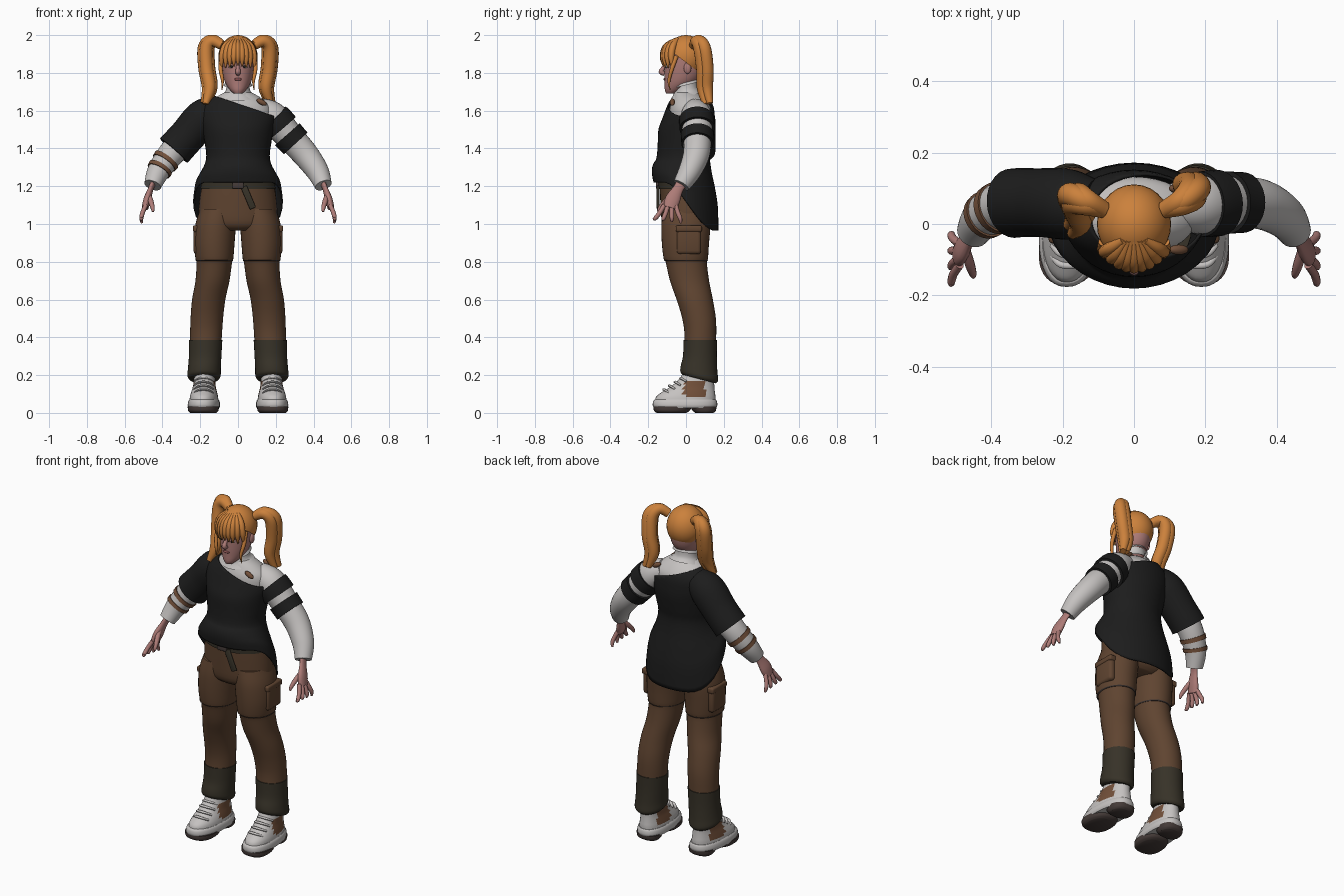
import bpy, bmesh, math
from mathutils import Vector, Matrix

cube = bpy.data.objects.get("Cube")
if cube:
    bpy.data.objects.remove(cube)


def material(name, r, g, b):
    m = bpy.data.materials.new(name)
    m.use_nodes = True
    m.diffuse_color = (r, g, b, 1)
    m.node_tree.nodes["Principled BSDF"].inputs["Base Color"].default_value = (r, g, b, 1)
    return m


hair = material("ginger hair", .60, .22, .045)
skin = material("skin", .42, .20, .185)
white = material("off white cloth", .56, .54, .53)
black = material("black cloth", .012, .012, .012)
brown = material("brown trousers", .115, .058, .030)
olive = material("dark olive cuffs", .038, .032, .021)
leather = material("brown leather", .17, .08, .042)
rubber = material("dark rubber", .060, .044, .040)
lip = material("lips", .27, .09, .09)


def finish(name, bm, mats, rule=None, angle=50):
    """Turn a bmesh into a smooth object, colouring faces by a rule."""
    bmesh.ops.recalc_face_normals(bm, faces=bm.faces)
    mesh = bpy.data.meshes.new(name)
    bm.to_mesh(mesh)
    bm.free()
    for m in mats if isinstance(mats, list) else [mats]:
        mesh.materials.append(m)
    for face in mesh.polygons:
        face.use_smooth = True
        if rule:
            face.material_index = rule(face.center)
    mesh.set_sharp_from_angle(angle=math.radians(angle))
    obj = bpy.data.objects.new(name, mesh)
    bpy.context.collection.objects.link(obj)
    return obj


def spline(rows, steps=4):
    """Smooth curve through rows of any width."""
    p = [Vector(r) for r in rows]
    p = [p[0]] + p + [p[-1]]
    out = []
    for a, b, c, d in zip(p, p[1:], p[2:], p[3:]):
        for k in range(steps):
            t = k / steps
            out.append((b * 2 + (c - a) * t + (a * 2 - b * 5 + c * 4 - d) * t * t
                        + (b * 3 - a - c * 3 + d) * t ** 3) * .5)
    return out + [p[-1]]


def bridge(rings, caps=True):
    bm = bmesh.new()
    loops = [[bm.verts.new(v) for v in ring] for ring in rings]
    for lo, hi in zip(loops, loops[1:]):
        for i in range(len(lo)):
            j = (i + 1) % len(lo)
            bm.faces.new((lo[i], lo[j], hi[j], hi[i]))
    if caps:
        bm.faces.new(loops[0])
        bm.faces.new(loops[-1])
    return bm


def loft(name, rows, mats, side=1, power=2, warp=None, rule=None, caps=True, cut=None):
    """Stack of horizontal ovals; each row is z, centre x, half width, front y, back y."""
    rings = []
    for z, cx, rx, front, back in spline(rows):
        ring = []
        for i in range(36):
            a = math.tau * i / 36
            c, s = math.cos(a), math.sin(a)
            c, s = (math.copysign(abs(q) ** (2 / power), q) for q in (c, s))
            v = Vector((cx + rx * c, (front + back) / 2 + (back - front) / 2 * s, z))
            v = warp(v) if warp else v
            ring.append((v.x * side, v.y, v.z))
        rings.append(ring)
    bm = bridge(rings, caps)
    if cut:
        trim(bm, *cut)
    return finish(name, bm, mats, rule)


def trim(bm, point, normal):
    bmesh.ops.bisect_plane(bm, geom=bm.verts[:] + bm.edges[:] + bm.faces[:],
                           plane_co=point, plane_no=normal, clear_outer=True)


def tube(name, rows, mat, side=1, ref=(0, 1, 0), flat=1, steps=5, sides=16):
    """Round rod along a path; each row is x, y, z, radius."""
    path = spline(rows, steps)
    ref = Vector(ref)
    rings = []
    for i, row in enumerate(path):
        centre = Vector(row[:3])
        ahead, behind = path[min(i + 1, len(path) - 1)], path[max(i - 1, 0)]
        along = (Vector(ahead[:3]) - Vector(behind[:3])).normalized()
        u = along.cross(ref).normalized()
        w = u.cross(along)
        ring = []
        for k in range(sides):
            a = math.tau * k / sides
            v = centre + (u * math.cos(a) + w * math.sin(a) * flat) * row[3]
            ring.append((v.x * side, v.y, v.z))
        rings.append(ring)
    return finish(name, bridge(rings), mat)


def ball(name, loc, size, mat, cut=None, turn=0):
    bm = bmesh.new()
    bmesh.ops.create_uvsphere(bm, u_segments=28, v_segments=18, radius=1)
    bm.transform(Matrix.Translation(loc) @ Matrix.Rotation(turn, 4, 'Y') @ Matrix.Diagonal((*size, 1)))
    if cut:
        trim(bm, *cut)
    return finish(name, bm, mat)


def box(name, loc, size, mat, turn=0, bevel=.01):
    bm = bmesh.new()
    bmesh.ops.create_cube(bm, size=1)
    bm.transform(Matrix.Diagonal((*size, 1)))
    bmesh.ops.bevel(bm, geom=bm.edges[:], offset=bevel, segments=3, profile=.5, affect='EDGES')
    bm.transform(Matrix.Translation(loc) @ Matrix.Rotation(turn, 4, 'Y'))
    return finish(name, bm, mat)


# Head, neck and face
loft("head", [(1.69, 0, .022, -.105, -.05), (1.71, 0, .043, -.112, -.01), (1.745, 0, .066, -.113, .05),
              (1.79, 0, .08, -.114, .085), (1.85, 0, .088, -.113, .1), (1.91, 0, .085, -.105, .1),
              (1.96, 0, .055, -.07, .075)], skin)
loft("neck", [(1.64, 0, .055, -.05, .06), (1.7, 0, .05, -.05, .055), (1.78, 0, .052, -.05, .06)], skin)
tube("nose", [(0, -.108, 1.85, .008), (0, -.121, 1.825, .011), (0, -.131, 1.806, .014),
              (0, -.114, 1.795, .012)], skin, ref=(1, 0, 0))
ball("mouth", (0, -.112, 1.766), (.021, .007, .007), lip)
for s in (1, -1):
    ball("eye", (s * .034, -.102, 1.833), (.017, .007, .008), white)
    ball("iris", (s * .034, -.107, 1.833), (.007, .004, .007), black)
    ball("eyebrow", (s * .036, -.102, 1.852), (.02, .007, .004), leather, turn=s * .15)
    ball("ear", (s * .087, .008, 1.825), (.012, .02, .03), skin)

# Hair cap, fringe, side locks and two bunches
ball("hair_cap", (0, 0, 1.885), (.104, .111, .115), hair, ((0, 0, 1.855), (0, -.75, -1)))
for i in range(9):
    a = (i - 4) / 4
    tube("fringe_strand", [(a * .03, -.045, 1.978, .012), (a * .068, -.104 + .035 * a * a, 1.94, .018),
                           (a * .085, -.123 + .045 * a * a, 1.885, .016),
                           (a * .088, -.122 + .05 * a * a, 1.84 - .02 * abs(a), .003)],
         hair, ref=(1, 0, 0), steps=6, sides=10)
for s, ys in ((1, (.04, .06, .085, .1, .1, .115)), (-1, (.04, .06, .07, .05, .015, -.015))):
    tube("side_lock", [(.088, -.05, 1.89, .012), (.092, -.075, 1.82, .011), (.082, -.09, 1.76, .008),
                       (.085, -.085, 1.71, .002)], hair, s, sides=10)
    xz = ((.085, 1.945, .024), (.135, 1.968, .03), (.168, 1.93, .034),
          (.165, 1.82, .034), (.15, 1.72, .031), (.172, 1.635, .016))
    for k in (-1, 0, 1):
        tube("bunch_strand", [(x + k * .011 * min(j, 2) / 2, y + (k * k * .024 - .012) * min(j, 2) / 2,
                               z + abs(k) * .004, r) for j, ((x, z, r), y) in enumerate(zip(xz, ys))],
             hair, s, steps=7)

# White undershirt and ruffled collar
loft("undershirt", [(1.48, 0, .155, -.09, .12), (1.56, 0, .175, -.09, .13), (1.62, 0, .17, -.085, .13),
                    (1.665, 0, .125, -.07, .1), (1.695, 0, .075, -.06, .065)], white)
tilt = lambda v: Vector((v.x, v.y, v.z + v.y * .25))
loft("collar", [(1.675, 0, .095, -.085, .085), (1.70, 0, .068, -.068, .065), (1.735, 0, .06, -.062, .06),
                (1.75, 0, .066, -.068, .066), (1.735, 0, .074, -.076, .074)], white, warp=tilt, caps=False)
for y, z in ((-.072, 1.645), (.1, 1.65)):
    ball("shoulder_strap", (.125, y, z), (.03, .014, .014), leather, turn=.5)


# Black shirt: low diagonal neckline, long dipping back hem
def hem(v):
    if v.z < 1.34:
        t = min(max((v.y + .12) / .28, 0), 1)
        low = 1.22 - .255 * t * t * (3 - 2 * t)
        v.z = 1.34 - (1.34 - v.z) / .37 * (1.34 - low)
    return v


shirt = loft("shirt", [(.97, 0, .238, -.172, .172), (1.10, 0, .226, -.18, .168), (1.20, 0, .2, -.18, .152),
                       (1.28, 0, .18, -.172, .135), (1.36, 0, .168, -.155, .126), (1.42, 0, .175, -.15, .136),
                       (1.50, 0, .188, -.146, .15), (1.56, 0, .2, -.125, .152), (1.62, 0, .19, -.102, .146),
                       (1.67, 0, .135, -.082, .12), (1.70, 0, .085, -.07, .08)], black, warp=hem, caps=False,
             cut=((.05, 0, 1.62), (.34, 0, 1)))
solid = shirt.modifiers.new("cloth thickness", 'SOLIDIFY')
solid.thickness = .008

# Arms, sleeves and bands
arm = spline([(.10, .05, 1.61, .06), (.18, .055, 1.565, .083), (.27, .06, 1.465, .075),
              (.355, .055, 1.37, .07), (.42, .02, 1.28, .06), (.452, -.025, 1.205, .046)], 10)


def band(name, start, end, grow, mat, side):
    part = arm[int(start * 10):int(end * 10) + 1]
    last = len(part) - 1
    tube(name, [(*p[:3], p[3] + grow[0] + (grow[1] - grow[0]) * i / last) for i, p in enumerate(part)],
         mat, side, steps=1, sides=28)


for s in (1, -1):
    band("long_sleeve", 0, 5, (0, 0), white, s)
band("left_short_sleeve", 1.1, 1.6, (.008, .014), black, 1)
band("left_sleeve_band", 1.9, 2.4, (.012, .012), black, 1)
band("right_short_sleeve", .2, 2.8, (.01, .026), black, -1)
band("upper_arm_strap", 3.3, 3.5, (.006, .006), leather, -1)
band("lower_arm_strap", 3.8, 4.0, (.006, .006), leather, -1)

# Hands
for s in (1, -1):
    tube("palm", [(.448, -.02, 1.22, .03), (.462, -.042, 1.185, .028), (.48, -.07, 1.13, .04),
                  (.492, -.085, 1.085, .036)], skin, s, ref=(1, 0, 0), flat=.5)
    for i in range(4):
        y = -.055 - i * .02
        reach = -.012 * (i - 1)
        tube("finger", [(.488, y, 1.10, .012), (.505, y + reach, 1.06, .012),
                        (.512, y + reach * 2, 1.03, .011), (.508, y + reach * 2.4, 1.005 + .008 * i, .006)],
             skin, s, ref=(1, 0, 0), sides=10)
    tube("thumb", [(.472, -.075, 1.15, .014), (.46, -.112, 1.115, .014), (.452, -.138, 1.085, .011),
                   (.45, -.148, 1.065, .006)], skin, s, ref=(1, 0, 0), sides=10)

# Trousers, belt, pockets and cuffs
loft("trouser_seat", [(.965, 0, .13, -.09, .1), (1.0, 0, .2, -.125, .13), (1.1, 0, .207, -.135, .148),
                      (1.23, 0, .188, -.14, .12)], brown)
loft("belt", [(1.185, 0, .198, -.146, .13), (1.235, 0, .194, -.148, .125)], olive)
box("belt_buckle", (0, -.15, 1.205), (.06, .02, .035), rubber, bevel=.006)
box("belt_tail", (.055, -.148, 1.14), (.034, .014, .125), olive, turn=-.4, bevel=.005)
cuff_dip = lambda v: Vector((v.x, v.y, v.z - max(0, .3 - v.z) * (v.y - .03) * 2.4))
for s in (1, -1):
    loft("trouser_leg", [(.22, .178, .08, -.02, .155), (.4, .17, .084, -.008, .16), (.5, .165, .086, -.02, .158),
                         (.6, .155, .088, -.05, .142), (.7, .135, .09, -.085, .122), (.8, .125, .094, -.108, .11),
                         (.815, .125, .1, -.118, .116), (.9, .125, .107, -.128, .122),
                         (1.0, .118, .107, -.13, .13), (1.08, .105, .095, -.12, .125)], brown, s)
    loft("trouser_cuff", [(.19, .18, .078, -.02, .158), (.205, .18, .088, -.03, .17), (.24, .178, .087, -.028, .166),
                          (.3, .174, .086, -.016, .163), (.385, .171, .088, -.013, .164)],
         olive, s, warp=cuff_dip)
    loft("thigh_seam", [(.805, .125, .097, -.112, .113), (.81, .125, .101, -.119, .117)], rubber, s)
    box("cargo_pocket", (s * .213, .015, .915), (.045, .13, .15), brown, bevel=.018)
    box("pocket_flap", (s * .216, .015, .975), (.046, .138, .035), brown, bevel=.01)

# Chunky trainers
toe_out = lambda v: Vector((v.x - v.y * .05, v.y, v.z))
patch = lambda c: 1 if -.01 < c.y < .1 and .085 < c.z < .165 else 0
for s in (1, -1):
    loft("toe_tread", [(0, .18, .068, -.155, .0), (.012, .18, .08, -.17, .02), (.035, .18, .083, -.172, .03)],
         rubber, s, 2.4, toe_out)
    loft("heel_tread", [(0, .18, .06, .05, .145), (.012, .18, .068, .035, .158), (.035, .18, .072, .02, .162)],
         rubber, s, 2.4, toe_out)
    loft("shoe_sole", [(.025, .18, .08, -.168, .158), (.04, .18, .085, -.176, .166), (.06, .18, .082, -.174, .164),
                       (.07, .18, .076, -.166, .158)], white, s, 2.4, toe_out)
    loft("shoe_upper", [(.055, .18, .077, -.165, .156), (.085, .18, .074, -.158, .156), (.11, .18, .068, -.128, .153),
                        (.14, .18, .06, -.08, .15), (.18, .18, .055, -.035, .148), (.22, .18, .05, -.015, .14)],
         [white, leather], s, 2.2, toe_out, patch)
    for i in range(4):
        y, z = -.118 + i * .03, .118 + i * .02
        tube("lace", [(.135, y + .03, z - .012, .008), (.16, y + .004, z + .004, .009),
                      (.205, y + .004, z + .004, .009), (.23, y + .03, z - .012, .008)],
             white, s, ref=(0, 0, 1), flat=.7, sides=8)
